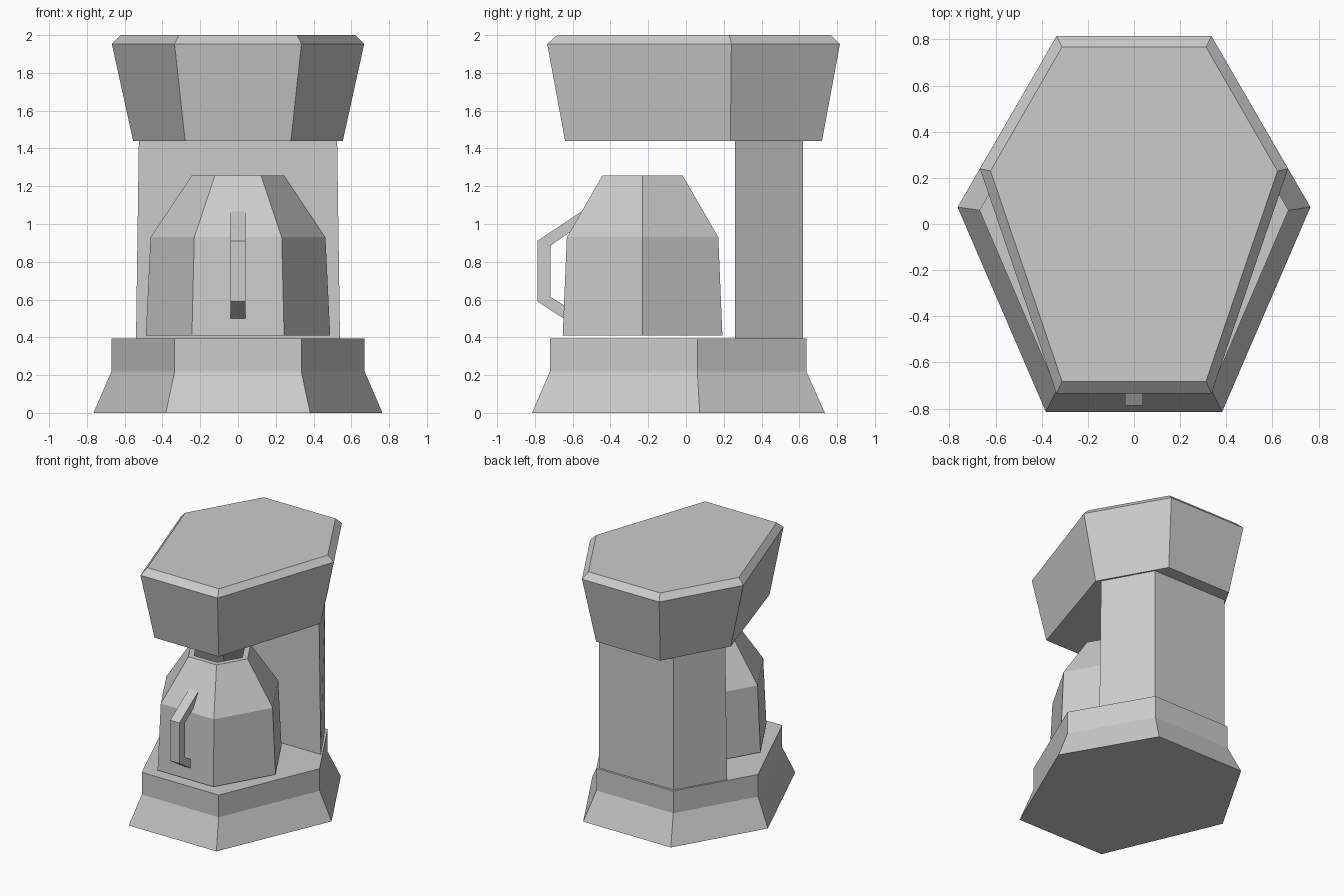
import bpy, bmesh, math

if "Cube" in bpy.data.objects:
    bpy.data.objects.remove(bpy.data.objects["Cube"])


def loft(name, rings, closed=False):
    """Skin equal-length rings of points; cap the ends unless the loop closes."""
    bm = bmesh.new()
    loops = [[bm.verts.new(p) for p in ring] for ring in rings]
    n = len(loops[0])
    for a, b in zip(loops, loops[1:]):
        for i in range(n):
            j = (i + 1) % n
            bm.faces.new((a[i], a[j], b[j], b[i]))
    bm.faces.new(loops[0][::-1])
    bm.faces.new(loops[-1])
    bmesh.ops.recalc_face_normals(bm, faces=bm.faces)
    mesh = bpy.data.meshes.new(name)
    bm.to_mesh(mesh)
    bm.free()
    ob = bpy.data.objects.new(name, mesh)
    bpy.context.collection.objects.link(ob)
    return ob


def long_hex(z, x_end, x_mid, y_front, y_mid, y_back):
    """Stretched hexagon, mirrored about x = 0."""
    return [(-x_end, y_front, z), (x_end, y_front, z), (x_mid, y_mid, z),
            (x_end, y_back, z), (-x_end, y_back, z), (-x_mid, y_mid, z)]


def regular_hex(z, r, cy=-0.23):
    return [(r * math.cos(k * math.pi / 3), cy + r * math.sin(k * math.pi / 3), z)
            for k in range(6)]


# Flared base
loft("base", [long_hex(0.0, 0.382, 0.765, -0.815, 0.073, 0.735),
              long_hex(0.22, 0.335, 0.67, -0.72, 0.06, 0.637),
              long_hex(0.395, 0.335, 0.67, -0.72, 0.06, 0.637)])

# Rear column
loft("column", [[(-x, 0.26, z), (x, 0.26, z), (xb, 0.62, z), (-xb, 0.62, z)]
                for z, x, xb in ((0.395, 0.54, 0.325), (1.44, 0.525, 0.325))])

# Overhanging head with bevelled top
loft("head", [long_hex(1.44, 0.28, 0.555, -0.64, 0.235, 0.72),
              long_hex(1.953, 0.336, 0.668, -0.735, 0.24, 0.815),
              long_hex(2.0, 0.312, 0.622, -0.683, 0.23, 0.768)])

# Hollow pot: outer wall, rim, inner wall down to the inside floor
pot_profile = [(0.41, 0.488), (0.93, 0.463), (1.257, 0.245),
               (1.257, 0.2), (0.91, 0.42), (0.45, 0.445)]
loft("pot", [regular_hex(z, r) for z, r in pot_profile])

# Pot handle: bent bar following matching outer and inner points
outer = [(-0.54, 1.075), (-0.787, 0.91), (-0.787, 0.59), (-0.64, 0.495)]
inner = [(-0.59, 0.975), (-0.718, 0.885), (-0.718, 0.615), (-0.64, 0.565)]
loft("pot_handle", [[(-0.04, *o), (0.04, *o), (0.04, *i), (-0.04, *i)]
                    for o, i in zip(outer, inner)])
